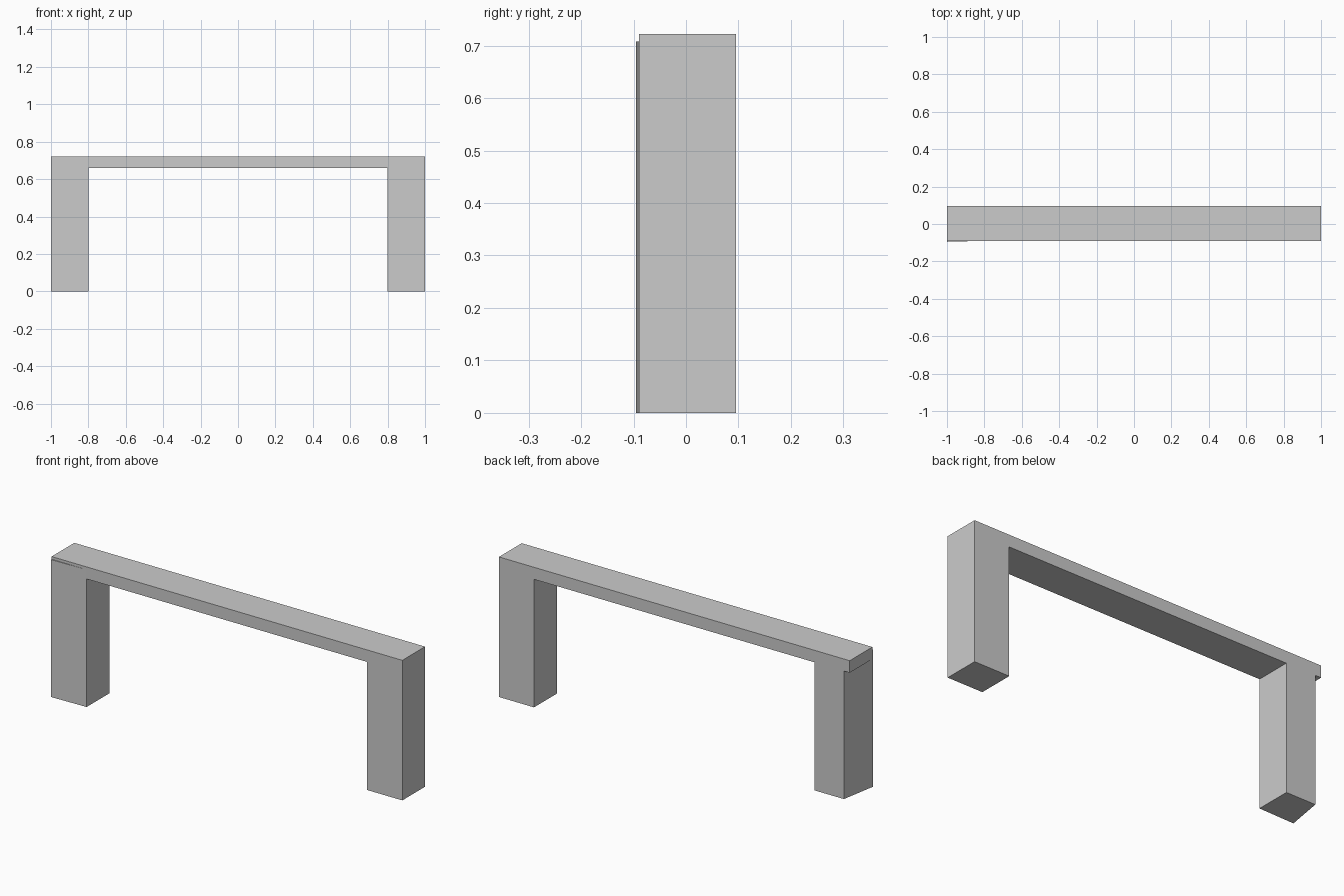
import bpy
import bmesh
from mathutils import Vector

if "Cube" in bpy.data.objects:
    bpy.data.objects.remove(bpy.data.objects["Cube"])


def extruded(name, points, direction):
    """Extrude a closed outline along a direction into a solid."""
    bm = bmesh.new()
    face = bm.faces.new([bm.verts.new(p) for p in points])
    result = bmesh.ops.extrude_face_region(bm, geom=[face], use_keep_orig=True)
    moved = [g for g in result["geom"] if isinstance(g, bmesh.types.BMVert)]
    bmesh.ops.translate(bm, verts=moved, vec=Vector(direction))
    bmesh.ops.recalc_face_normals(bm, faces=bm.faces)
    mesh = bpy.data.meshes.new(name)
    bm.to_mesh(mesh)
    bm.free()
    obj = bpy.data.objects.new(name, mesh)
    bpy.context.collection.objects.link(obj)
    return obj


HALF, INNER = 1.0, 0.8
FRONT, BACK = -0.09, 0.095
TOP, UNDER = 0.722, 0.66

# Top beam and right leg: one continuous L-shaped profile
profile = [(-HALF, UNDER), (INNER, UNDER), (INNER, 0), (HALF, 0),
           (HALF, TOP), (-HALF, TOP)]
extruded("beam_and_right_leg", [(x, FRONT, z) for x, z in profile],
         (0, BACK - FRONT, 0))

# Left leg: slightly skewed footprint, rising into the beam
footprint = [(-HALF, -0.095), (-INNER, FRONT), (-INNER, BACK), (-0.967, BACK)]
extruded("left_leg", [(x, y, 0) for x, y in footprint], (0, 0, 0.708))
